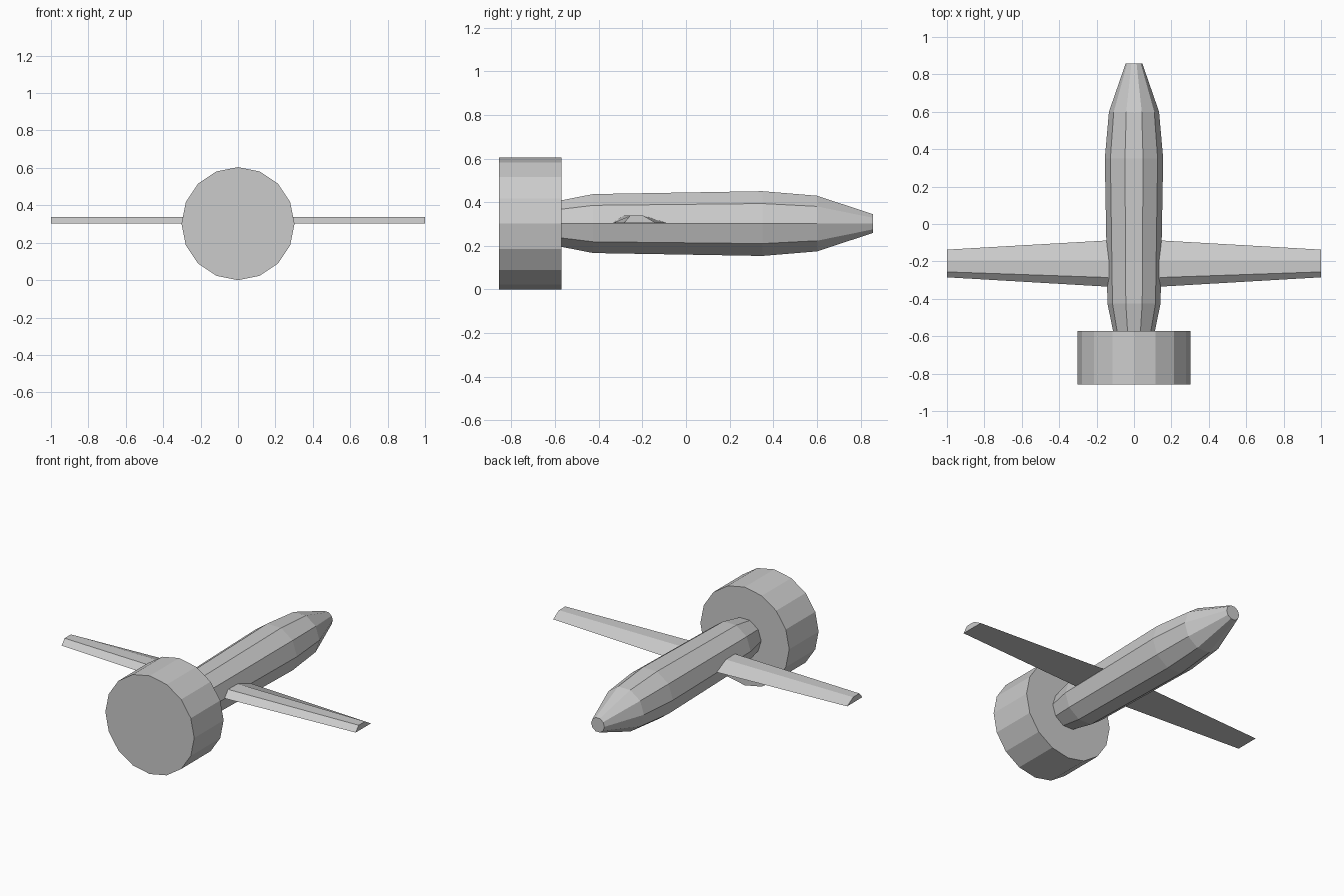
import bpy, bmesh, math

if "Cube" in bpy.data.objects:
    bpy.data.objects.remove(bpy.data.objects["Cube"])

CZ = 0.302  # height of the body axis


def loft(name, sections):
    """Skin a list of equal-length point loops and cap both ends."""
    bm = bmesh.new()
    rings = [[bm.verts.new(p) for p in s] for s in sections]
    n = len(rings[0])
    for a, b in zip(rings, rings[1:]):
        for i in range(n):
            j = (i + 1) % n
            bm.faces.new((a[i], a[j], b[j], b[i]))
    bm.faces.new(rings[0])
    bm.faces.new(rings[-1])
    bmesh.ops.recalc_face_normals(bm, faces=bm.faces)
    mesh = bpy.data.meshes.new(name)
    bm.to_mesh(mesh)
    bm.free()
    obj = bpy.data.objects.new(name, mesh)
    bpy.context.collection.objects.link(obj)
    return obj


def ring(y, r, sides):
    step = 2 * math.pi / sides
    return [(r * math.cos(i * step), y, CZ + r * math.sin(i * step))
            for i in range(sides)]


# Rear drum, 16 sides
loft("rear_drum", [ring(y, 0.302, 16) for y in (-0.857, -0.571)])

# Tapered ten-sided fuselage
body = [(-0.571, 0.112), (-0.425, 0.142), (0.35, 0.156),
        (0.6, 0.134), (0.857, 0.045)]
loft("fuselage", [ring(y, r, 10) for y, r in body])

# Flat-bottomed wing running through the fuselage
root = [(-0.335, 0.304), (-0.286, 0.338), (-0.195, 0.338), (-0.088, 0.304)]
tip = [(-0.285, 0.304), (-0.256, 0.338), (-0.195, 0.338), (-0.137, 0.304)]
stations = [(-1, tip), (-0.14, root), (0.14, root), (1, tip)]
loft("wing", [[(x, y, z) for y, z in prof] for x, prof in stations])
